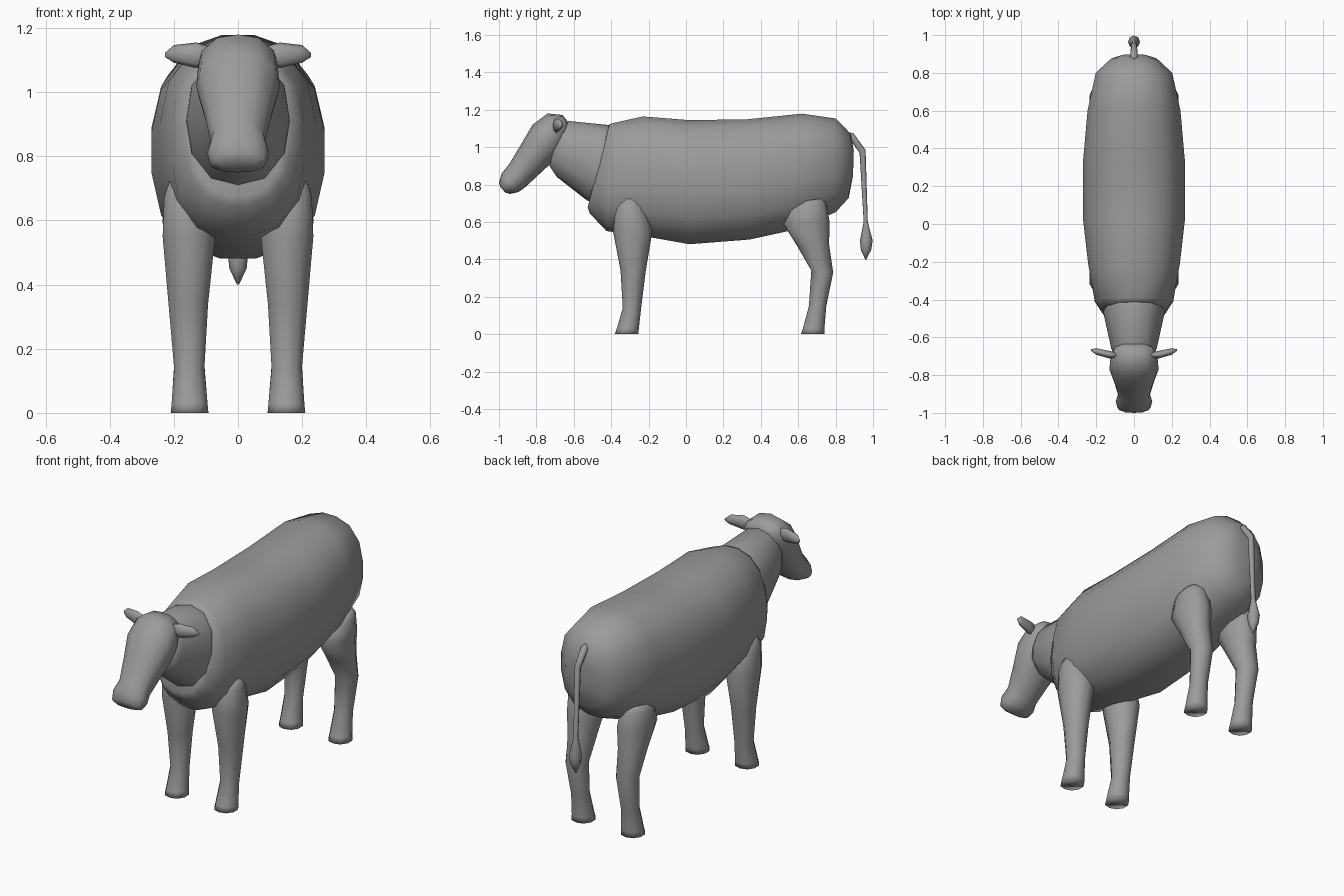
import bpy, bmesh
from math import cos, sin, pi
from mathutils import Vector

grey = bpy.data.materials.new("dark grey hide")
grey.diffuse_color = (0.33, 0.33, 0.33, 1)


def loft(name, sections, side=(1, 0, 0), n=12, power=2.0, mirror=False, phase=0.0):
    """Skin rings; each ring is (point a, point b, half width along side)."""
    bm = bmesh.new()
    rings = []
    grow = 1 / cos(phase * 2 * pi / n)
    for a, b, w in sections:
        a, b = Vector(a), Vector(b)
        mid, up, across = (a + b) / 2, (a - b) / 2 * grow, Vector(side) * w * grow
        ring = []
        for i in range(n):
            t = 2 * pi * (i + phase) / n
            c, s = cos(t), sin(t)
            k = (abs(c) ** power + abs(s) ** power) ** (-1 / power)
            ring.append(bm.verts.new(mid + up * c * k + across * s * k))
        rings.append(ring)
    for r, q in zip(rings, rings[1:]):
        for i in range(n):
            j = (i + 1) % n
            bm.faces.new((r[i], r[j], q[j], q[i]))
    bm.faces.new(rings[0])
    bm.faces.new(rings[-1])
    bmesh.ops.recalc_face_normals(bm, faces=bm.faces)
    for f in bm.faces:
        f.smooth = True
    me = bpy.data.meshes.new(name)
    bm.to_mesh(me)
    bm.free()
    me.materials.append(grey)
    ob = bpy.data.objects.new(name, me)
    bpy.context.collection.objects.link(ob)
    if mirror:
        ob.modifiers.new("Mirror", 'MIRROR')
    return ob


def spine(rows):
    """Rows of (y top, z top, y bottom, z bottom, half width) on the centre line."""
    return [((0, ya, za), (0, yb, zb), w) for ya, za, yb, zb, w in rows]


def limb(rows):
    """Rows of (z front, z back, y front, y back, x centre, half width)."""
    return [((x, ya, za), (x, yb, zb), w) for za, zb, ya, yb, x, w in rows]


# Barrel-shaped body
loft("body", spine([
    (-0.425, 1.08, -0.525, 0.68, 0.14),
    (-0.41, 1.12, -0.515, 0.65, 0.165),
    (-0.39, 1.125, -0.425, 0.555, 0.205),
    (-0.23, 1.16, -0.18, 0.52, 0.24),
    (0.02, 1.14, 0.02, 0.485, 0.266),
    (0.33, 1.145, 0.34, 0.51, 0.266),
    (0.62, 1.175, 0.57, 0.56, 0.243),
    (0.80, 1.15, 0.80, 0.655, 0.20),
    (0.88, 1.07, 0.87, 0.73, 0.12),
    (0.897, 0.98, 0.893, 0.85, 0.06)]), n=16, power=2.5, phase=0.5)

# Neck
loft("neck", spine([
    (-0.36, 1.11, -0.45, 0.69, 0.165),
    (-0.43, 1.12, -0.53, 0.715, 0.16),
    (-0.63, 1.14, -0.69, 0.84, 0.12),
    (-0.67, 1.12, -0.73, 0.90, 0.10)]), power=2.3)

# Head with muzzle
loft("head", spine([
    (-0.635, 1.14, -0.632, 1.09, 0.06),
    (-0.66, 1.172, -0.645, 1.05, 0.10),
    (-0.74, 1.18, -0.675, 0.97, 0.125),
    (-0.82, 1.12, -0.72, 0.915, 0.13),
    (-0.885, 1.01, -0.79, 0.85, 0.105),
    (-0.945, 0.91, -0.86, 0.785, 0.085),
    (-0.985, 0.86, -0.895, 0.76, 0.097),
    (-1.0, 0.81, -0.94, 0.75, 0.088),
    (-0.992, 0.785, -0.965, 0.757, 0.055)]), power=2.3)

# Ears
loft("ears", [
    ((0.08, -0.695, 1.14), (0.08, -0.695, 1.095), 0.012),
    ((0.13, -0.692, 1.155), (0.13, -0.692, 1.075), 0.02),
    ((0.20, -0.675, 1.147), (0.20, -0.675, 1.092), 0.017),
    ((0.228, -0.667, 1.122), (0.228, -0.667, 1.11), 0.004)],
    side=(0, 1, 0), n=8, mirror=True)

# Front legs
loft("front_legs", limb([
    (0.72, 0.73, -0.345, -0.26, 0.165, 0.05),
    (0.67, 0.68, -0.38, -0.215, 0.16, 0.073),
    (0.55, 0.55, -0.39, -0.18, 0.153, 0.085),
    (0.34, 0.34, -0.35, -0.215, 0.155, 0.064),
    (0.14, 0.14, -0.338, -0.24, 0.152, 0.049),
    (0.03, 0.03, -0.37, -0.252, 0.151, 0.058),
    (0.0, 0.0, -0.38, -0.255, 0.151, 0.061)]), n=10, power=2.2, mirror=True)

# Hind legs with hock bend
loft("hind_legs", limb([
    (0.71, 0.725, 0.61, 0.73, 0.165, 0.05),
    (0.67, 0.70, 0.55, 0.75, 0.16, 0.075),
    (0.59, 0.60, 0.52, 0.768, 0.153, 0.085),
    (0.47, 0.48, 0.595, 0.765, 0.153, 0.072),
    (0.34, 0.33, 0.67, 0.787, 0.154, 0.06),
    (0.15, 0.15, 0.657, 0.75, 0.152, 0.049),
    (0.03, 0.03, 0.625, 0.74, 0.151, 0.058),
    (0.0, 0.0, 0.615, 0.74, 0.151, 0.061)]), n=10, power=2.2, mirror=True)

# Tail with tuft
loft("tail", limb([
    (1.03, 1.08, 0.86, 0.87, 0, 0.02),
    (1.035, 1.075, 0.88, 0.895, 0, 0.02),
    (0.97, 0.985, 0.928, 0.96, 0, 0.016),
    (0.60, 0.60, 0.95, 0.972, 0, 0.013),
    (0.50, 0.50, 0.93, 0.998, 0, 0.032),
    (0.45, 0.45, 0.935, 0.99, 0, 0.027),
    (0.40, 0.40, 0.958, 0.964, 0, 0.003)]), n=8)
